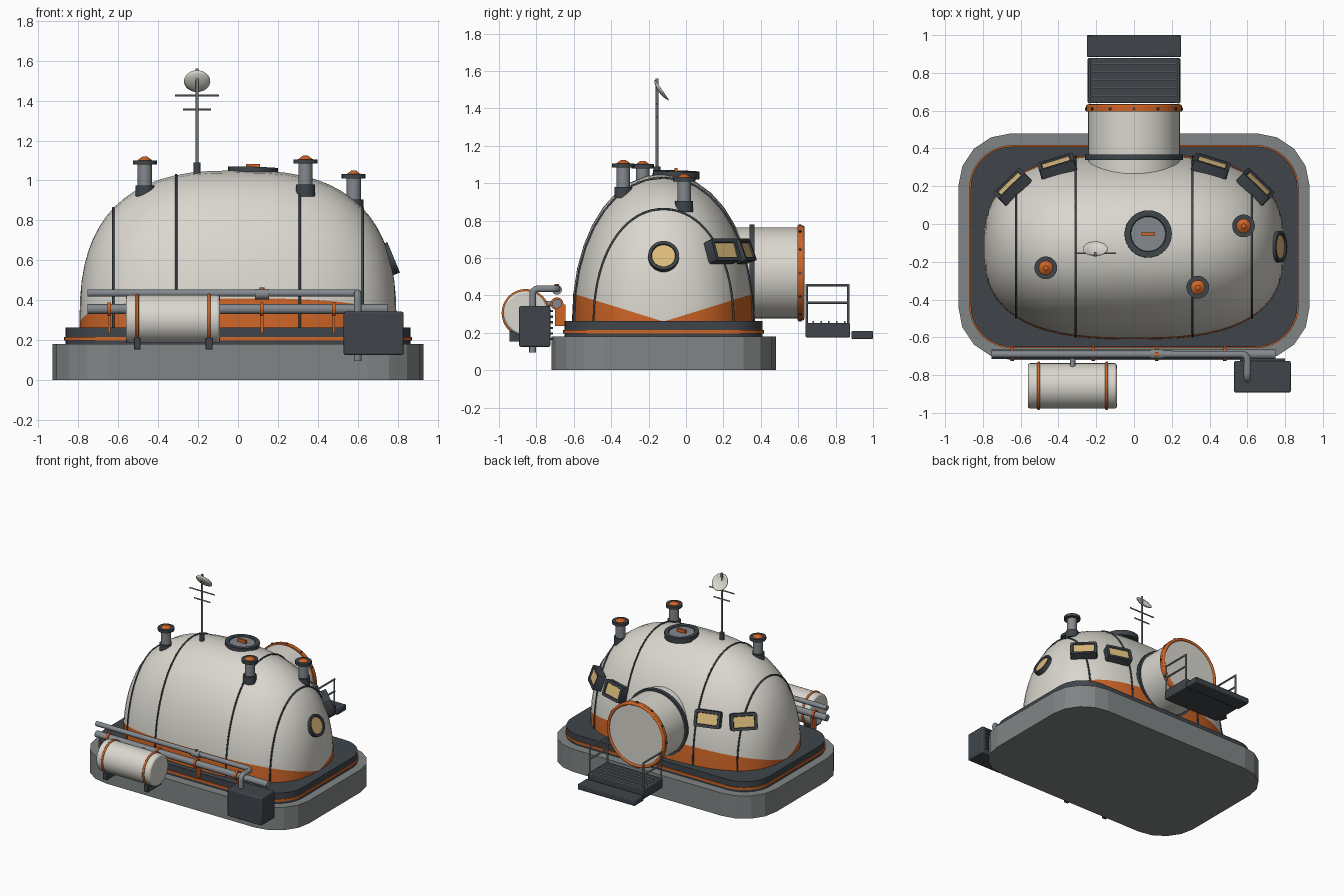
import bpy, bmesh, math
from mathutils import Matrix, Vector

if "Cube" in bpy.data.objects:
    bpy.data.objects.remove(bpy.data.objects["Cube"])


def material(name, *rgb):
    m = bpy.data.materials.new(name)
    m.use_nodes = True
    m.diffuse_color = (*rgb, 1)
    m.node_tree.nodes["Principled BSDF"].inputs["Base Color"].default_value = (*rgb, 1)
    return m


HULL = material("off_white", .70, .68, .62)
ORANGE = material("burnt_orange", .62, .13, .02)
DARK = material("dark_slate", .05, .06, .07)
STONE = material("foundation_grey", .22, .235, .235)
STEEL = material("steel_grey", .23, .25, .27)
GLASS = material("amber_glass", .72, .50, .20)


def finish(name, bm, *mats):
    me = bpy.data.meshes.new(name)
    bmesh.ops.recalc_face_normals(bm, faces=bm.faces)
    bm.to_mesh(me)
    bm.free()
    for m in mats:
        me.materials.append(m)
    me.shade_smooth()
    me.set_sharp_from_angle(angle=math.radians(35))
    ob = bpy.data.objects.new(name, me)
    bpy.context.collection.objects.link(ob)
    return ob


def bevel(ob, width):
    mod = ob.modifiers.new("Bevel", 'BEVEL')
    mod.width, mod.segments, mod.limit_method = width, 2, 'ANGLE'
    return ob


def aim(centre, direction):
    """Frame with local z along the direction and local x level."""
    n = Vector(direction).normalized()
    side = Vector((0, 0, 1)).cross(n)
    side = side.normalized() if side.length > .01 else Vector((1, 0, 0))
    rot = Matrix((side, n.cross(side), n)).transposed()
    return Matrix.Translation(centre) @ rot.to_4x4()


def box(name, lo, hi, mat, round_edge=0):
    lo, hi = Vector(lo), Vector(hi)
    bm = bmesh.new()
    bmesh.ops.create_cube(bm, size=1, matrix=Matrix.Translation((lo + hi) / 2)
                          @ Matrix.Diagonal((*(hi - lo), 1)))
    ob = finish(name, bm, mat)
    return bevel(ob, round_edge) if round_edge else ob


def rod(name, a, b, r, mat, r2=None, sides=32):
    a, b = Vector(a), Vector(b)
    bm = bmesh.new()
    bmesh.ops.create_cone(bm, cap_ends=True, segments=sides, radius1=r,
                          radius2=r if r2 is None else r2, depth=(b - a).length,
                          matrix=aim((a + b) / 2, b - a))
    return finish(name, bm, mat)


def tube(name, points, r, mat, cyclic=False):
    cu = bpy.data.curves.new(name, 'CURVE')
    cu.dimensions, cu.bevel_depth, cu.bevel_resolution = '3D', r, 3
    cu.use_fill_caps = True
    sp = cu.splines.new('POLY')
    sp.points.add(len(points) - 1)
    for p, co in zip(sp.points, points):
        p.co = (*co, 1)
    sp.use_cyclic_u = cyclic
    sp.use_smooth = True
    cu.materials.append(mat)
    ob = bpy.data.objects.new(name, cu)
    bpy.context.collection.objects.link(ob)


def framed(name, centre, normal, size, rim, frame, pane, round_shape=False):
    """Framed plate: its outer face is inset and takes the pane colour."""
    bm = bmesh.new()
    if round_shape:
        bmesh.ops.create_cone(bm, cap_ends=True, segments=32, radius1=.5, radius2=.5, depth=1)
    else:
        bmesh.ops.create_cube(bm, size=1)
    bmesh.ops.scale(bm, vec=size, verts=bm.verts)
    bm.normal_update()
    front = max(bm.faces, key=lambda f: f.calc_center_median().z)
    edges = list(front.edges)
    if not round_shape:
        upright = [e for e in bm.edges if abs(e.verts[0].co.z - e.verts[1].co.z) > .01]
        bmesh.ops.bevel(bm, geom=upright, offset=.015, segments=2, affect='EDGES', profile=.5)
        front = max(bm.faces, key=lambda f: f.calc_center_median().z)
    bmesh.ops.inset_individual(bm, faces=[front], thickness=rim, depth=0)
    bmesh.ops.inset_individual(bm, faces=[front], thickness=.004, depth=-.008)
    front.material_index = 1
    bm.transform(aim(centre, normal))
    return finish(name, bm, frame, pane)


CY = -.12  # centre line of the dome and foundation


def slab(name, hx, hy, r, z0, z1, mat, seg):
    bm = bmesh.new()
    ring = []
    for q, (sx, sy) in enumerate(((1, 1), (-1, 1), (-1, -1), (1, -1))):
        for i in range(seg + 1):
            t = math.pi / 2 * (q + i / seg)
            ring.append(bm.verts.new((sx * (hx - r) + r * math.cos(t),
                                      CY + sy * (hy - r) + r * math.sin(t), z0)))
    face = bm.faces.new(ring)
    top = bmesh.ops.extrude_face_region(bm, geom=[face])["geom"]
    bmesh.ops.translate(bm, vec=(0, 0, z1 - z0),
                        verts=[v for v in top if isinstance(v, bmesh.types.BMVert)])
    if not any(f.normal.z < -.9 for f in bm.faces) and face not in bm.faces:
        bm.faces.new(ring)
    ob = finish(name, bm, mat)
    if seg < 6:
        ob.data.shade_flat()


# Foundation and plinth
slab("foundation", .93, .60, .28, 0, .18, STONE, 4)
slab("plinth", .865, .53, .22, .18, .262, DARK, 10)
slab("plinth_stripe", .872, .537, .227, .197, .216, ORANGE, 10)

# Dome: half sections lofted along x, lowest strips painted
A, B, H, Z0 = .795, .49, .79, .26
PX, PS = 2 / 2.7, 2 / 2.1


def shell(x, t, grow=0):
    s = max(0, 1 - abs(x / A) ** 2.7) ** (1 / 2.7)
    c = math.cos(t)
    return Vector((x, CY + math.copysign(abs(c) ** PS, c) * (B * s + grow),
                   Z0 + max(0, math.sin(t)) ** PS * (H * s + grow)))


STEPS, ARC = 32, 18
bm = bmesh.new()
rows = []
for i in range(STEPS + 1):
    c = math.cos(math.pi * i / STEPS)
    x = math.copysign(abs(c) ** PX, c) * A
    rows.append([bm.verts.new(shell(x, math.pi * j / ARC)) for j in range(ARC + 1)])
for r0, r1 in zip(rows, rows[1:]):
    for j in range(ARC):
        f = bm.faces.new((r0[j], r0[j + 1], r1[j + 1], r1[j]))
        f.material_index = int(j in (0, ARC - 1))
bmesh.ops.remove_doubles(bm, verts=bm.verts, dist=.0005)
finish("dome", bm, HULL, ORANGE)
for x in (-.625, -.31, .31, .625):
    tube("dome_seam", [shell(x, math.pi * j / 36, .001) for j in range(37)], .006, DARK)

# Windows
tilt = math.radians(20)
for sx in (-1, 1):
    for x, y, turn in ((.41, .315, 73), (.65, .205, 46)):
        a = math.radians(turn)
        n = Vector((sx * math.cos(a) * math.cos(tilt), math.sin(a) * math.cos(tilt), math.sin(tilt)))
        framed("back_window", Vector((sx * x, y, .64)) - n * .012, n,
               (.195, .125, .06), .02, DARK, GLASS)
framed("round_window", (.757, CY, .605), (.92, 0, .38), (.165, .165, .05), .016, DARK, GLASS, True)

# Roof hatch
framed("roof_hatch", (.075, -.053, 1.045), (.03, .03, 1), (.25, .25, .04), .03, DARK, STEEL, True)
box("hatch_handle", (.04, -.061, 1.05), (.11, -.045, 1.082), ORANGE)

# Roof vents
for x, y, top in ((-.467, -.232, 1.115), (.338, -.335, 1.12), (.58, -.01, 1.045)):
    rod("vent_collar", (x, y, top - .20), (x, y, top - .14), .048, DARK)
    rod("vent_pipe", (x, y, top - .15), (x, y, top - .03), .036, STEEL)
    rod("vent_flange", (x, y, top - .036), (x, y, top - .014), .06, DARK)
    rod("vent_cap", (x, y, top - .014), (x, y, top + .004), .037, ORANGE, .012)

# Antenna mast with bars and dish
MX, MY = -.205, -.155
rod("mast_foot", (MX, MY, 1.0), (MX, MY, 1.09), .018, DARK)
rod("mast", (MX, MY, 1.05), (MX, MY, 1.54), .007, STEEL, sides=12)
for z, half in ((1.425, .11), (1.355, .07)):
    rod("mast_bar", (MX - half, MY, z), (MX + half, MY, z), .005, STEEL, sides=8)
bm = bmesh.new()
bmesh.ops.create_circle(bm, cap_ends=True, segments=32, radius=.066)
dish = bm.faces[:]
for k, drop in ((.016, -.008), (.018, -.006), (.016, -.002)):
    bmesh.ops.inset_individual(bm, faces=dish, thickness=k, depth=drop)
bm.transform(aim((MX, -.132, 1.497), (0, .82, .57)))
finish("dish", bm, HULL).modifiers.new("Solid", 'SOLIDIFY').thickness = .005
rod("dish_tip", (MX, MY, 1.53), (MX, MY, 1.56), .008, STEEL, sides=12)

# Airlock
AZ = .52
rod("airlock_tunnel", (0, .1, AZ), (0, .625, AZ), .243, HULL, sides=48)
rod("airlock_collar", (0, .34, AZ), (0, .367, AZ), .26, DARK, sides=48)
circle = [(math.cos(math.tau * i / 48), math.sin(math.tau * i / 48)) for i in range(48)]
rod("airlock_ring", (0, .596, AZ), (0, .62, AZ), .254, ORANGE, sides=48)
tube("airlock_rim", [(.242 * c, .622, AZ + .242 * s) for c, s in circle], .012, ORANGE, True)
for c, s in circle[::4]:
    rod("airlock_bolt", (.25 * c, .61, AZ + .25 * s), (.26 * c, .61, AZ + .26 * s), .008, DARK, sides=8)

# Entry platform, step and railings
box("platform", (-.245, .64, .175), (.245, .878, .252), DARK, .006)
for i in range(5):
    y = .68 + i * .042
    box("platform_slat", (-.225, y - .004, .25), (.225, y + .004, .262), STEEL)
box("step", (-.25, .885, .167), (.25, 1.0, .21), DARK, .006)
for x in (-.235, .235):
    for y in (.645, .868):
        rod("rail_post", (x, y, .24), (x, y, .455), .007, STEEL, sides=10)
    for z in (.36, .455):
        rod("rail", (x, .64, z), (x, .874, z), .007, STEEL, sides=10)

# Storage tank
TY, TZ = -.857, .305
bevel(rod("tank", (-.562, TY, TZ), (-.09, TY, TZ), .12, HULL, sides=40), .012)
for x in (-.505, -.145):
    tube("tank_strap", [(x, TY + .121 * c, TZ + .121 * s) for c, s in circle], .008, ORANGE, True)
    box("tank_foot", (x - .017, -.945, .152), (x + .017, -.77, .21), DARK, .004)
rod("tank_feed", (-.325, -.69, .355), (-.325, -.78, .355), .014, STEEL)

# Service pipes
PY = -.69
rod("lower_pipe", (-.755, PY, .355), (.75, PY, .355), .025, STEEL)
bend = [math.radians(a) for a in range(0, 91, 15)]
path = [(-.755, PY, .435)]
path += [(.57 + .03 * math.sin(a), PY - .03 + .03 * math.cos(a), .435) for a in bend]
path += [(.6, -.79 - .03 * math.sin(a), .405 + .03 * math.cos(a)) for a in bend]
path += [(.6, -.82, .095)]
tube("upper_pipe", path, .019, STEEL)
for x in (-.645, -.215, .12, .48):
    rod("pipe_clamp", (x - .009, PY, .355), (x + .009, PY, .355), .034, ORANGE)
    box("pipe_bracket", (x - .007, -.70, .235), (x + .007, -.645, .35), ORANGE)
rod("valve_body", (.085, PY, .43), (.155, PY, .43), .026, STEEL)
rod("valve_knob", (.12, PY, .43), (.12, PY, .462), .012, ORANGE)

# Power box with cooling fins
box("power_box", (.53, -.892, .125), (.83, -.725, .342), DARK, .008)
for i in range(6):
    z = .16 + i * .03
    box("power_fin", (.56, -.73, z), (.80, -.712, z + .012), DARK)
